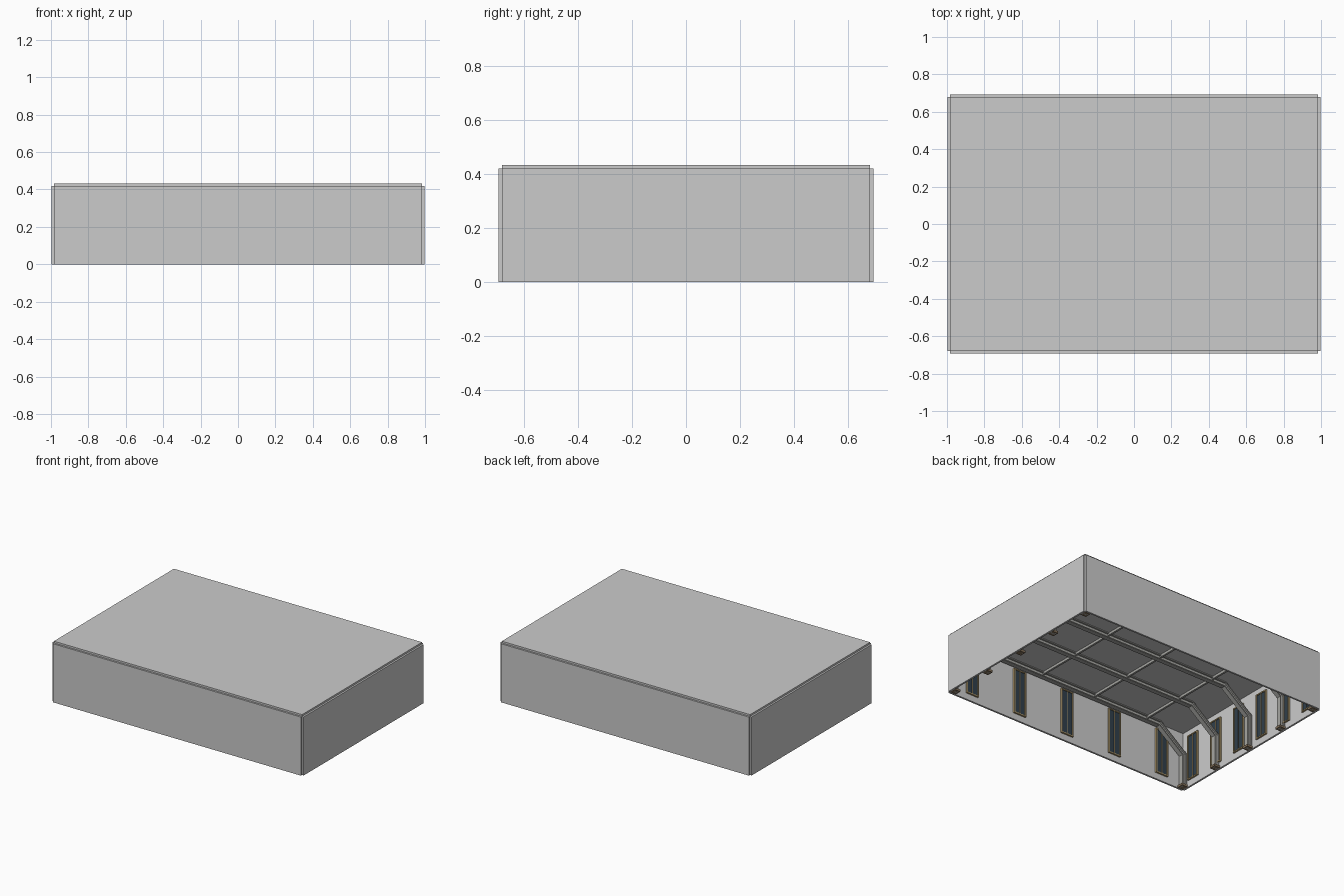
import bpy, bmesh, math
from mathutils import Vector

if "Cube" in bpy.data.objects:
    bpy.data.objects.remove(bpy.data.objects["Cube"])

IX, IY, IZ, T = 0.985, 0.68, 0.42, 0.013   # inner half sizes, height, wall thickness


def material(name, rgb):
    m = bpy.data.materials.new(name)
    m.diffuse_color = (*rgb, 1)
    m.use_nodes = True
    m.node_tree.nodes["Principled BSDF"].inputs["Base Color"].default_value = m.diffuse_color
    return m


glass = material("dark_glass", (0.03, 0.05, 0.07))
gold = material("tan_trim", (0.45, 0.34, 0.17))
brown = material("brown_base", (0.22, 0.16, 0.10))
steel = material("steel", (0.38, 0.38, 0.36))


def finish(bm, name, mat=None):
    bmesh.ops.recalc_face_normals(bm, faces=bm.faces)
    me = bpy.data.meshes.new(name)
    bm.to_mesh(me)
    bm.free()
    ob = bpy.data.objects.new(name, me)
    bpy.context.collection.objects.link(ob)
    if mat:
        me.materials.append(mat)
    return ob


def boxes(name, items, mat=None):
    """One object made of boxes given as (centre, size)."""
    bm = bmesh.new()
    for c, s in items:
        vs = bmesh.ops.create_cube(bm, size=1)["verts"]
        for v in vs:
            v.co = Vector(c) + Vector(a * b for a, b in zip(v.co, s))
    return finish(bm, name, mat)


# Shell: four wall slabs and a roof slab that leave the edges notched
for s, x_name, y_name in ((-1, "left_wall", "front_wall"), (1, "right_wall", "back_wall")):
    boxes(x_name, [((s * (IX + T / 2), 0, IZ / 2), (T, 2 * IY, IZ))])
    boxes(y_name, [((0, s * (IY + T / 2), IZ / 2), (2 * IX, T, IZ))])
boxes("roof", [((0, 0, IZ + T / 2), (2 * IX, 2 * IY, T))])


# Windows: tall dark panes with tan frames, on the inside faces
def window(name, pos, angle):
    w, z0, z1, f = 0.10, 0.045, 0.375, 0.008
    h, zc = z1 - z0, (z0 + z1) / 2
    pane = boxes(name + "_pane", [((0, -0.003, zc), (w - f, 0.006, h - f))], glass)
    frame = boxes(name + "_frame", [
        ((-w / 2 + f / 2, -0.006, zc), (f, 0.012, h)),
        ((w / 2 - f / 2, -0.006, zc), (f, 0.012, h)),
        ((0, -0.006, z0 + f / 2), (w - 2 * f, 0.012, f)),
        ((0, -0.006, z1 - f / 2), (w - 2 * f, 0.012, f)),
        ((0, -0.005, zc), (0.004, 0.010, h - 2 * f))], gold)
    for ob in (pane, frame):
        ob.location = pos
        ob.rotation_euler.z = angle


for i in range(5):
    x = -0.8 + 0.4 * i
    window("back_window", (x, IY, 0), 0)
    window("front_window", (x, -IY, 0), math.pi)
for i in range(6):
    y = -0.575 + 0.23 * i
    window("right_window", (IX, y, 0), -math.pi / 2)
    window("left_window", (-IX, y, 0), math.pi / 2)

# Portal ribs: I-section swept along column, haunch and ceiling beam
half = [(-0.983, 0.0), (-0.983, 0.25), (-0.765, 0.418)]
path = [Vector(p) for p in half + [(-x, z) for x, z in reversed(half)]]


def offset(d):
    """Mitred inward offset of the rib path."""
    out = []
    for i, p in enumerate(path):
        a = (p - path[i - 1]).normalized() if i else None
        b = (path[i + 1] - p).normalized() if i < len(path) - 1 else None
        a, b = a or b, b or a
        na, nb = Vector((a.y, -a.x)), Vector((b.y, -b.x))
        n = (na + nb).normalized()
        out.append(p + n * d / n.dot(na))
    return out


def rib(name, y):
    bm = bmesh.new()
    for d0, d1, w in ((0, 0.007, 0.034), (0.007, 0.030, 0.010), (0.030, 0.037, 0.034)):
        rings = [[bm.verts.new((p.x, y + s * w / 2, p.y))
                  for p, s in ((o, -1), (o, 1), (q, 1), (q, -1))]
                 for o, q in zip(offset(d0), offset(d1))]
        for r0, r1 in zip(rings, rings[1:]):
            for k in range(4):
                m = (k + 1) % 4
                bm.faces.new((r0[k], r0[m], r1[m], r1[k]))
        bm.faces.new(rings[0])
        bm.faces.new(rings[-1])
    finish(bm, name, steel)


for y in (-0.655, -0.33, 0, 0.33, 0.655):
    rib("portal_rib", y)
    # Column feet
    boxes("column_feet", [((s * 0.961, y, 0.008), (0.046, 0.046, 0.016)) for s in (-1, 1)], brown)

# Purlins across the ceiling
for x in (-0.66, -0.22, 0.22, 0.66):
    boxes("purlin", [((x, 0, IZ - 0.010), (0.014, 2 * IY, 0.018))], steel)
